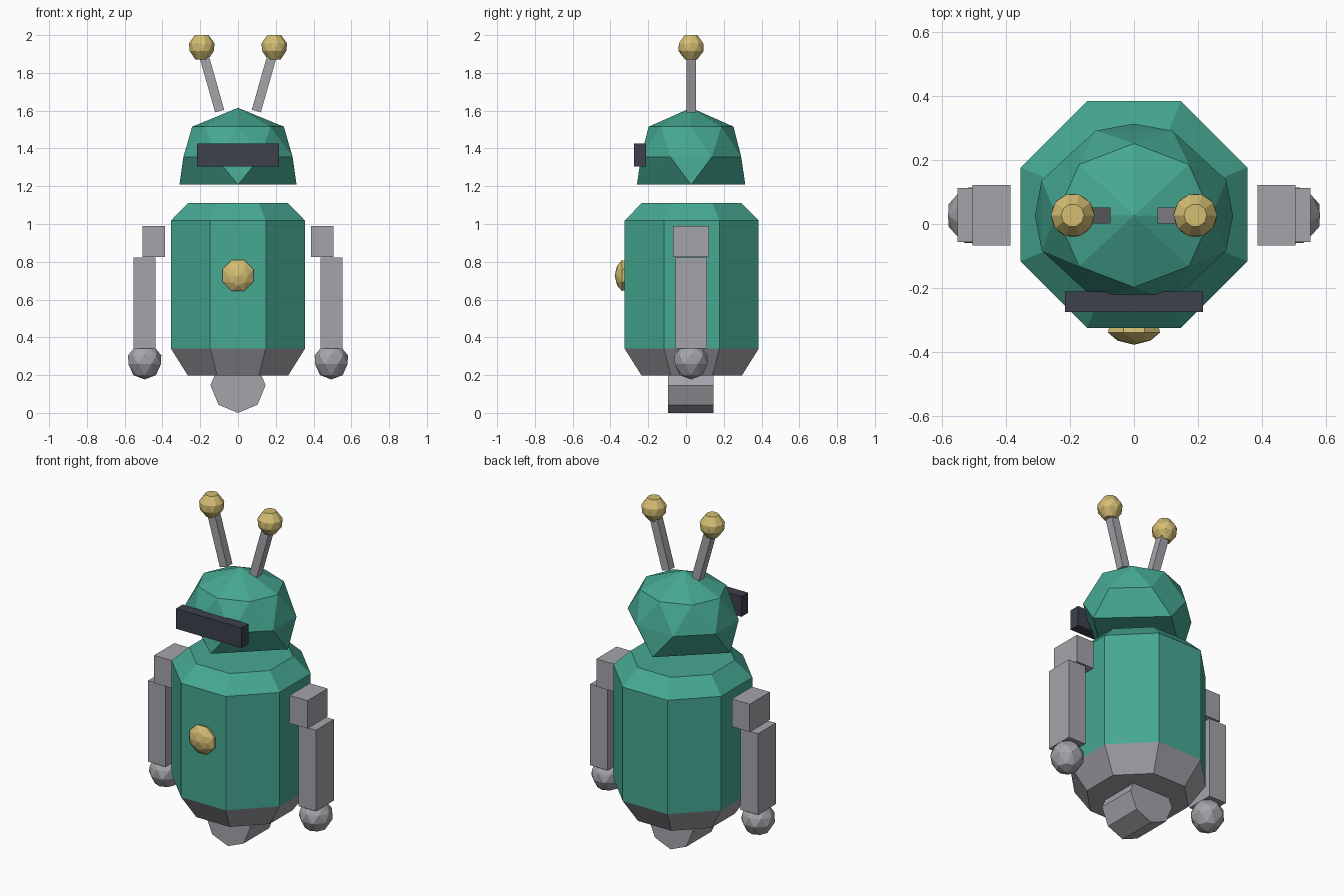
import bpy, bmesh, math
from mathutils import Vector

if "Cube" in bpy.data.objects:
    bpy.data.objects.remove(bpy.data.objects["Cube"])

CY = 0.03  # depth of the robot's central axis


def material(name, rgb):
    m = bpy.data.materials.new(name)
    m.diffuse_color = (*rgb, 1)
    m.use_nodes = True
    m.node_tree.nodes["Principled BSDF"].inputs["Base Color"].default_value = m.diffuse_color
    return m


GREEN = material("green", (0.061, 0.392, 0.288))
GREY = material("grey", (0.376, 0.371, 0.402))
GOLD = material("gold", (0.658, 0.515, 0.171))
DARK = material("dark_slate", (0.048, 0.051, 0.072))


def finish(bm, name, *mats):
    bmesh.ops.recalc_face_normals(bm, faces=bm.faces)
    me = bpy.data.meshes.new(name)
    bm.to_mesh(me)
    bm.free()
    for m in mats:
        me.materials.append(m)
    ob = bpy.data.objects.new(name, me)
    bpy.context.collection.objects.link(ob)
    return ob


def ring(rx, ry, z, n=8, turn=0.0):
    """Points of a regular ring around the z axis; turn is in steps."""
    return [Vector((rx * math.cos(2 * math.pi * (i + turn) / n),
                    ry * math.sin(2 * math.pi * (i + turn) / n), z)) for i in range(n)]


def hull(name, points, mat, centre):
    """Faceted convex solid through the given points."""
    bm = bmesh.new()
    for p in points:
        bm.verts.new(p + Vector(centre))
    res = bmesh.ops.convex_hull(bm, input=bm.verts)
    junk = {v for v in res["geom_interior"] if isinstance(v, bmesh.types.BMVert)}
    bmesh.ops.delete(bm, geom=list(junk), context='VERTS')
    bmesh.ops.dissolve_limit(bm, angle_limit=0.01, verts=bm.verts, edges=bm.edges)
    return finish(bm, name, mat)


def box(name, lo, hi, mat):
    bm = bmesh.new()
    bmesh.ops.create_cube(bm, size=1)
    for v in bm.verts:
        v.co = Vector([(a + b) / 2 + c * (b - a) for a, b, c in zip(lo, hi, v.co)])
    return finish(bm, name, mat)


# Body: octagonal barrel with bevelled ends, grey below the lower bevel
bm = bmesh.new()
rows = []
for apothem, z in [(0.265, 0.197), (0.355, 0.34), (0.355, 1.018), (0.265, 1.11)]:
    r = apothem / math.cos(math.pi / 8)
    rows.append([bm.verts.new(p + Vector((0, CY, 0))) for p in ring(r, r, z, 8, 0.5)])
for a, b in zip(rows, rows[1:]):
    for i in range(8):
        j = (i + 1) % 8
        bm.faces.new((a[i], a[j], b[j], b[i]))
bm.faces.new(rows[0])
bm.faces.new(rows[-1])
for f in bm.faces:
    f.material_index = 1 if f.calc_center_median().z < 0.33 else 0
finish(bm, "body", GREEN, GREY)

# Head: faceted dome floating above the body, on a diamond base
hull("head",
     [Vector((0, 0, 1.615))]
     + ring(0.243, 0.225, 1.515)
     + ring(0.313, 0.287, 1.355, 8, 0.5)
     + ring(0.31, 0.287, 1.208, 4),
     GREEN, (0, 0.027, 0))

# Visor plate
box("visor", (-0.216, -0.275, 1.305), (0.216, -0.212, 1.425), DARK)

# Chest button: faceted dome facing forward
dome = [Vector((0, 0, 0.053))] + ring(0.052, 0.052, 0.04) \
    + ring(0.088, 0.088, 0.015, 8, 0.5) + ring(0.08, 0.08, -0.02, 8, 0.5)
hull("chest_button", [Vector((p.x, -p.z, p.y)) for p in dome], GOLD, (0, -0.325, 0.727))

# Foot: octagonal drum lying front to back
drum = ring(0.146, 0.146, -0.12) + ring(0.146, 0.146, 0.12)
hull("foot", [Vector((p.x, p.z, p.y)) for p in drum], GREY, (0, 0.025, 0.146))

for s, side in ((-1, "left"), (1, "right")):
    # Arm: shoulder block, forearm block and ball hand
    def arm_box(name, x0, x1, y0, y1, z0, z1):
        a, b = sorted((s * x0, s * x1))
        box(side + name, (a, y0, z0), (b, y1, z1), GREY)
    arm_box("_shoulder", 0.387, 0.505, -0.068, 0.122, 0.825, 0.99)
    arm_box("_forearm", 0.437, 0.553, -0.056, 0.112, 0.34, 0.823)
    hull(side + "_hand",
         [Vector((0, 0, -0.093))]
         + ring(0.06, 0.06, -0.07)
         + ring(0.093, 0.093, -0.012, 8, 0.5)
         + ring(0.088, 0.088, 0.035)
         + ring(0.06, 0.06, 0.074, 8, 0.5),
         GREY, (s * 0.494, 0.027, 0.27))

    # Antenna: slanted square rod with a faceted gold ball
    foot, tip = Vector((s * 0.097, 0.027, 1.598)), Vector((s * 0.192, 0.027, 1.932))
    rod = box(side + "_antenna", (-0.025, -0.025, 0), (0.025, 0.025, (tip - foot).length), GREY)
    rod.location = foot
    rod.rotation_euler = (0, math.atan2(tip.x - foot.x, tip.z - foot.z), 0)
    hull(side + "_antenna_ball",
         ring(0.036, 0.036, 0.066, 10)
         + ring(0.068, 0.068, 0.022, 10)
         + ring(0.067, 0.067, -0.018, 10, 0.5)
         + ring(0.034, 0.034, -0.063, 10),
         GOLD, (s * 0.192, 0.027, 1.934))
